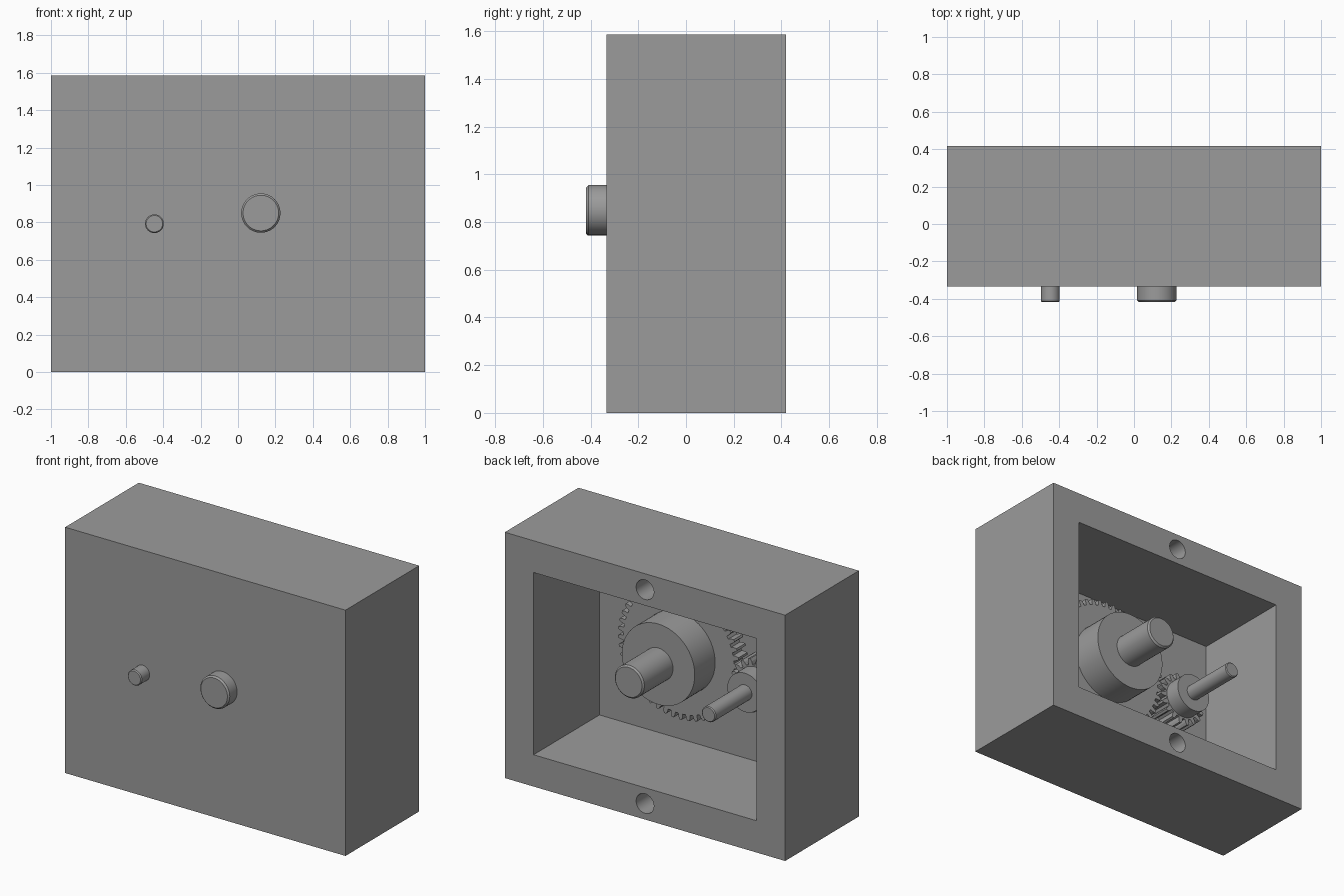
import bpy, bmesh, math

if "Cube" in bpy.data.objects:
    bpy.data.objects.remove(bpy.data.objects["Cube"])

grey = bpy.data.materials.new("mid_grey")
grey.diffuse_color = (0.33, 0.33, 0.33, 1)
grey.use_nodes = True
grey.node_tree.nodes["Principled BSDF"].inputs["Base Color"].default_value = grey.diffuse_color

BIG, SMALL = (0.122, 0.85), (-0.447, 0.793)   # shaft axes (x, z)


def finish(bm, name, smooth=True):
    bmesh.ops.recalc_face_normals(bm, faces=bm.faces)
    me = bpy.data.meshes.new(name)
    bm.to_mesh(me)
    bm.free()
    me.materials.append(grey)
    ob = bpy.data.objects.new(name, me)
    bpy.context.collection.objects.link(ob)
    if smooth:
        bpy.ops.object.select_all(action='DESELECT')
        ob.select_set(True)
        bpy.context.view_layer.objects.active = ob
        bpy.ops.object.shade_smooth_by_angle(angle=math.radians(30))
    return ob


def block(name, x, y, z):
    bm = bmesh.new()
    bmesh.ops.create_cube(bm, size=1)
    for v in bm.verts:
        v.co = [lo + (c + 0.5) * (hi - lo) for c, (lo, hi) in zip(v.co, (x, y, z))]
    return finish(bm, name, False)


def loft(name, axis, rings, smooth=True):
    """Join rings of (y, [(x, z), ...]) along y and cap both ends."""
    bm = bmesh.new()
    loops = [[bm.verts.new((axis[0] + x, y, axis[1] + z)) for x, z in pts]
             for y, pts in rings]
    n = len(loops[0])
    for a, b in zip(loops, loops[1:]):
        for i in range(n):
            bm.faces.new((a[i], a[(i + 1) % n], b[(i + 1) % n], b[i]))
    bm.faces.new(loops[0])
    bm.faces.new(loops[-1])
    return finish(bm, name, smooth)


def circle(r, n=64):
    return [(r * math.cos(math.tau * i / n), r * math.sin(math.tau * i / n))
            for i in range(n)]


def rod(name, axis, r, y0, y1, c=0.0):
    """Cylinder along y with chamfer c on both ends."""
    prof = [(y0, r), (y1, r)]
    if c:
        prof = [(y0, r - c), (y0 + c, r), (y1 - c, r), (y1, r - c)]
    return loft(name, axis, [(y, circle(q)) for y, q in prof])


def gear(name, axis, teeth, module, y0, y1, phase):
    """Spur gear with tapered teeth; one tooth is centred on the phase angle."""
    rp = teeth * module / 2
    shape = [(-0.31, -1.2), (-0.25, 0), (-0.12, 1), (0.12, 1), (0.25, 0), (0.31, -1.2)]
    pts = []
    for t in range(teeth):
        for off, h in shape:
            a = phase + (t + off) * math.tau / teeth
            r = rp + h * module
            pts.append((r * math.cos(a), r * math.sin(a)))
    return loft(name, axis, [(y0, pts), (y1, pts)], False)


# housing, open at the back, with two screw holes in the rim
housing = block("housing", (-1, 1), (-0.333, 0.418), (0, 1.585))
cutters = [block("cavity_cutter", (-0.795, 0.795), (-0.254, 0.6), (0.205, 1.38))]
for z in (0.103, 1.482):
    cutters.append(rod("screw_hole_cutter", (0, z), 0.063, 0.1, 0.6))
for c in cutters:
    m = housing.modifiers.new("cut", 'BOOLEAN')
    m.operation, m.solver, m.object = 'DIFFERENCE', 'EXACT', c
    bpy.context.view_layer.objects.active = housing
    bpy.ops.object.modifier_apply(modifier=m.name)
    bpy.data.objects.remove(c)
bpy.ops.object.select_all(action='DESELECT')
housing.select_set(True)
bpy.ops.object.shade_smooth_by_angle(angle=math.radians(30))

# shafts and hubs
rod("output_shaft", BIG, 0.105, -0.418, 0.41, 0.01)
rod("input_shaft", SMALL, 0.05, -0.418, 0.41, 0.006)
rod("output_hub", BIG, 0.26, -0.11, 0.108)
rod("input_hub", SMALL, 0.125, -0.08, 0.038)

# meshing gears
dx, dz = SMALL[0] - BIG[0], SMALL[1] - BIG[1]
N1, N2 = 48, 18
mod = 2 * math.hypot(dx, dz) / (N1 + N2)
ang = math.atan2(dz, dx)
gear("large_gear", BIG, N1, mod, -0.19, -0.10, ang)
gear("pinion_gear", SMALL, N2, mod, -0.205, -0.067, ang + math.pi + math.pi / N2)
